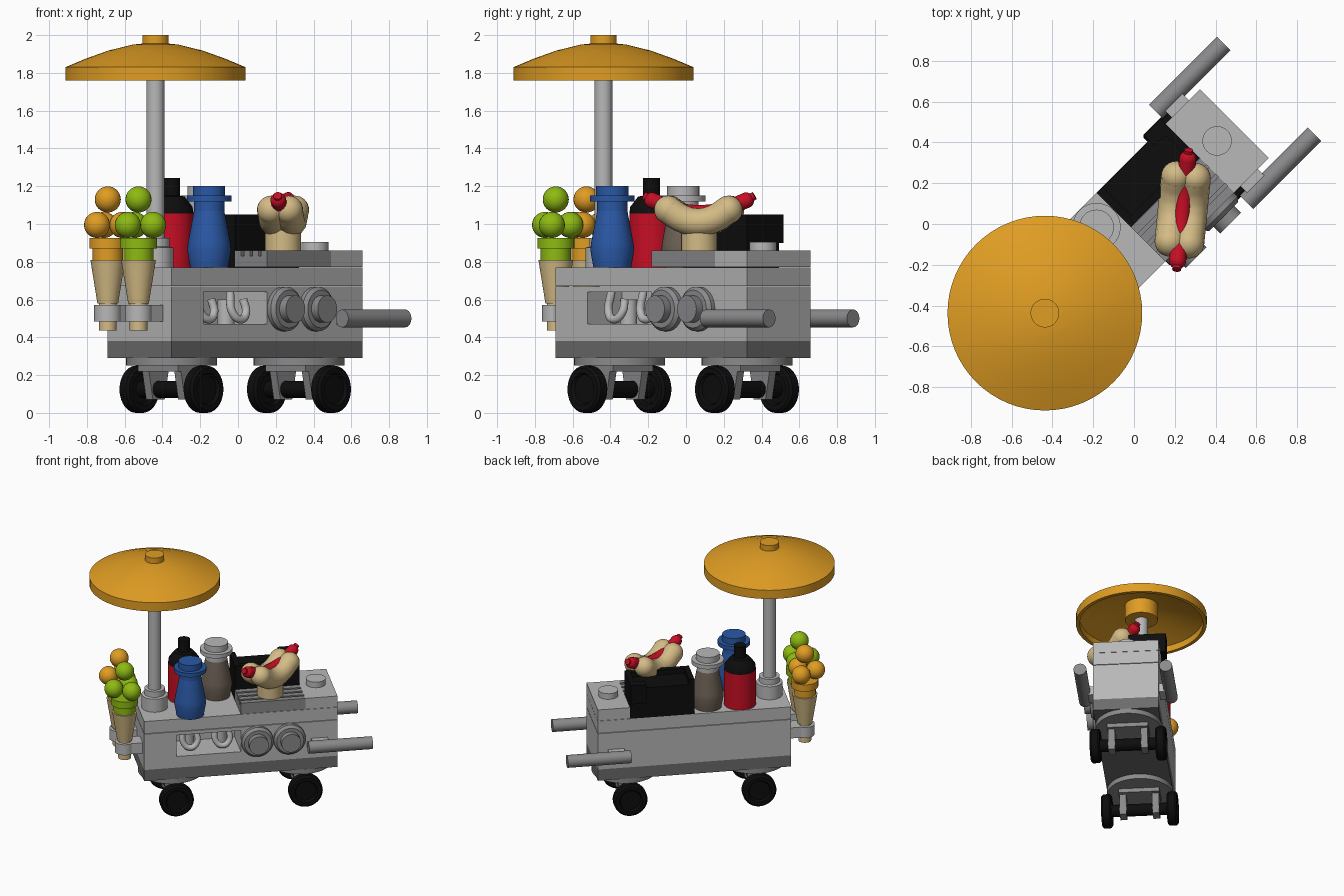
import bpy, bmesh, math
from mathutils import Matrix, Vector

cube = bpy.data.objects.get("Cube")
if cube:
    bpy.data.objects.remove(cube, do_unlink=True)


def material(name, rgb):
    lin = [((c / 255 + 0.055) / 1.055) ** 2.4 for c in rgb]
    m = bpy.data.materials.new(name)
    m.use_nodes = True
    m.diffuse_color = (*lin, 1)
    m.node_tree.nodes["Principled BSDF"].inputs["Base Color"].default_value = (*lin, 1)
    return m


ORANGE = material("orange", (224, 157, 35))
LIGHT = material("light_gray", (184, 184, 184))
SILVER = material("mid_gray", (138, 138, 140))
DARK = material("dark_gray", (108, 108, 108))
BLUE = material("blue", (42, 88, 165))
RED = material("red", (200, 14, 36))
LIME = material("lime", (142, 186, 18))
TAN = material("tan", (212, 187, 134))
BROWN = material("brown_gray", (108, 97, 85))
BLACK = material("black", (13, 13, 13))

# The cart is built along x, then turned an eighth of a circle
TURN = Matrix.Rotation(math.pi / 4, 4, 'Z')
STUD = 0.2387
U0 = -0.737           # umbrella end of the body
W = STUD              # half width of the body


def col(i):
    return U0 + i * STUD


def finish(name, bm, mat, smooth=True):
    bmesh.ops.recalc_face_normals(bm, faces=bm.faces)
    me = bpy.data.meshes.new(name)
    bm.to_mesh(me)
    bm.free()
    me.transform(TURN)
    me.materials.append(mat)
    if smooth:
        me.shade_smooth()
        me.set_sharp_from_angle(angle=math.radians(35))
    ob = bpy.data.objects.new(name, me)
    bpy.context.collection.objects.link(ob)
    return ob


def box(name, x, y, z, mat, taper=1.0):
    bm = bmesh.new()
    bmesh.ops.create_cube(bm, size=1)
    for v in bm.verts:
        k = taper if v.co.z < 0 else 1
        v.co = Vector((sum(x) / 2 + v.co.x * k * (x[1] - x[0]),
                       sum(y) / 2 + v.co.y * (y[1] - y[0]),
                       sum(z) / 2 + v.co.z * (z[1] - z[0])))
    return finish(name, bm, mat, False)


def lathe(name, profile, mat, at=(0, 0, 0), axis='Z', segs=40):
    """Turn a (radius, height) profile around an axis through a point."""
    rot = {'Z': Matrix(), 'X': Matrix.Rotation(math.pi / 2, 4, 'Y'),
           'Y': Matrix.Rotation(-math.pi / 2, 4, 'X')}[axis]
    bm = bmesh.new()
    vs = [bm.verts.new((r, 0, h)) for r, h in profile]
    edges = [bm.edges.new(p) for p in zip(vs, vs[1:])]
    bmesh.ops.spin(bm, geom=vs + edges, cent=(0, 0, 0), axis=(0, 0, 1),
                   angle=math.tau, steps=segs, use_duplicate=False)
    bmesh.ops.remove_doubles(bm, verts=bm.verts, dist=1e-4)
    bm.transform(Matrix.Translation(at) @ rot)
    return finish(name, bm, mat)


def rod(name, r, h0, h1, mat, at=(0, 0, 0), axis='Z'):
    return lathe(name, [(0, h0), (r, h0), (r, h1), (0, h1)], mat, at, axis)


def ball(name, r, at, mat, squash=(1, 1, 1)):
    bm = bmesh.new()
    bmesh.ops.create_uvsphere(bm, u_segments=24, v_segments=16, radius=r)
    bm.transform(Matrix.Translation(at) @ Matrix.Diagonal((*squash, 1)))
    return finish(name, bm, mat)


def tube(name, points, r, mat):
    """Round tube along a smooth path."""
    cu = bpy.data.curves.new(name, 'CURVE')
    cu.dimensions, cu.bevel_depth, cu.bevel_resolution = '3D', r, 5
    cu.use_fill_caps = True
    sp = cu.splines.new('BEZIER')
    sp.bezier_points.add(len(points) - 1)
    for bp, p in zip(sp.bezier_points, points):
        bp.co = p
        bp.handle_left_type = bp.handle_right_type = 'AUTO'
    tmp = bpy.data.objects.new(name + "_path", cu)
    bpy.context.collection.objects.link(tmp)
    me = bpy.data.meshes.new_from_object(tmp.evaluated_get(bpy.context.evaluated_depsgraph_get()))
    bm = bmesh.new()
    bm.from_mesh(me)
    bpy.data.objects.remove(tmp, do_unlink=True)
    return finish(name, bm, mat)


# Body
box("base_plate", (U0, col(6)), (-W, W), (0.29, 0.38), DARK)
box("umbrella_end_block", (U0, col(1)), (-W, W), (0.38, 0.668), LIGHT)
box("back_wall", (col(1), col(3)), (0.02, W), (0.38, 0.668), LIGHT)
box("counter_sill", (col(1), col(3)), (-W, 0.02), (0.38, 0.47), LIGHT)
box("counter_lintel", (col(1), col(3)), (-W, 0.02), (0.64, 0.668), LIGHT)
box("main_block", (col(3), col(6)), (-W, W), (0.38, 0.668), LIGHT)
box("top_plate", (U0, col(6)), (-W, W), (0.672, 0.77), LIGHT)

# Taps in the counter opening
for i in (1.5, 2.5):
    c = col(i)
    tube("tap", [(c - 0.05, -0.13, 0.64), (c - 0.05, -0.15, 0.53), (c, -0.16, 0.495),
                 (c + 0.05, -0.15, 0.53), (c + 0.05, -0.13, 0.6)], 0.022, LIGHT)
    rod("tap_post", 0.045, 0.47, 0.6, LIGHT, (c, -0.05, 0))

# Round burner knobs on the front side
for i in (3.5, 4.5):
    lathe("knob", [(0, 0.2), (0.118, 0.2), (0.118, 0.265), (0.1, 0.285), (0.072, 0.285),
                   (0.072, 0.332), (0, 0.332)], SILVER, (col(i), 0, 0.55), 'Y').data.transform(
        TURN @ Matrix.Scale(-1, 4, (0, 1, 0)) @ TURN.inverted())
for ob in [o for o in bpy.data.objects if o.name.startswith("knob")]:
    ob.data.flip_normals()

# Push handles
for s in (-1, 1):
    rod("push_handle", 0.047, 0.465, 0.937, SILVER, (0, s * 0.314, 0.5), 'X')
    box("handle_bracket", (0.5, 0.62), sorted((s * 0.23, s * 0.3)), (0.465, 0.535), LIGHT)

# Worktop: end tile with stud, ribbed grill, black box
box("end_tile", (col(5), col(6)), (-W, W), (0.772, 0.86), LIGHT)
rod("end_stud", 0.072, 0.86, 0.905, LIGHT, (col(5.5), 0, 0))
box("grill", (col(3), col(5)), (-W, 0), (0.772, 0.83), SILVER)
for k in range(4):
    y = -W + k * 0.0645
    box("grill_rib", (col(3), col(5)), (y, y + 0.045), (0.83, 0.86), SILVER)
box("black_box", (col(3), col(5)), (0, W), (0.77, 1.01), BLACK)
box("black_box_wall", (col(3), col(5)), (0, 0.04), (1.01, 1.05), BLACK)
for i, w in ((3, 0.04), (5, -0.04)):
    box("black_box_side", sorted((col(i), col(i) + w)), (0, W), (1.01, 1.05), BLACK)
box("black_box_lip", (col(5) - 0.115, col(5)), (0.2, 0.272), (0.9, 1.05), BLACK)

# Hot dog on its stand
hot = Vector((col(4), -W / 2, 0))
rod("bun_stand", 0.095, 0.86, 0.97, TAN, hot)
lengthwise = TURN.inverted().to_3x3() @ Vector((0.1, 1, 0)).normalized()
across = Vector((-lengthwise.y, lengthwise.x, 0))


def arc(half, low, high, side=0):
    return [hot + lengthwise * half * t + across * side
            + Vector((0, 0, low + (high - low) * t * t)) for t in (-1, -0.5, 0, 0.5, 1)]


for s in (-1, 1):
    path = arc(0.16, 1.01, 1.075, s * 0.047)
    tube("bun_half", path, 0.075, TAN)
    for p in (path[0], path[-1]):
        ball("bun_end", 0.075, p, TAN)
path = arc(0.25, 1.06, 1.125)
tube("sausage", path, 0.042, RED)
for p, s in ((path[0], -1), (path[-1], 1)):
    ball("sausage_end", 0.042, p, RED)
    tube("sausage_tip", [p, p + lengthwise * s * 0.045 + Vector((0, 0, 0.025))], 0.022, RED)

# Bottles
BODY = [(0, 0.77), (0.1, 0.77), (0.116, 0.86), (0.112, 0.9), (0.08, 1.07)]
LID = [(0.08, 1.07), (0.08, 1.12), (0.118, 1.12), (0.118, 1.152), (0.085, 1.152),
       (0.085, 1.2), (0, 1.2)]
for name, u, v, m, lid in (("blue_shaker", -0.384, -0.168, BLUE, BLUE),
                           ("brown_shaker", col(2.5), W / 2, BROWN, LIGHT)):
    lathe(name, BODY, m, (u, v, 0))
    lathe(name + "_lid", LID, lid, (u, v, 0))
sauce = (col(1.5), W / 2, 0)
rod("red_bottle", 0.116, 0.77, 1.055, RED, sauce)
lathe("red_bottle_cap", [(0, 1.055), (0.116, 1.055), (0.112, 1.09), (0.07, 1.145),
                         (0.045, 1.15), (0.045, 1.243), (0, 1.243)], BLACK, sauce)

# Umbrella
pole = (col(0.5), 0, 0)
lathe("pole_base", [(0, 0.77), (0.095, 0.77), (0.095, 0.875), (0.075, 0.88),
                    (0.075, 0.925), (0, 0.925)], LIGHT, pole)
rod("pole", 0.048, 0.9, 1.85, LIGHT, pole)
lathe("umbrella", [(0, 1.962), (0.12, 1.95), (0.25, 1.918), (0.37, 1.875), (0.477, 1.83),
                   (0.477, 1.76), (0.45, 1.76), (0.45, 1.81), (0.25, 1.885),
                   (0.12, 1.91), (0.12, 1.79), (0, 1.79)], ORANGE, pole, segs=64)
rod("umbrella_cap", 0.07, 1.94, 2.0, ORANGE, pole)

# Ice cream cones with their holders
for s, m in ((-1, LIME), (1, ORANGE)):
    u, v = -0.86, s * 0.115
    lathe("cone", [(0, 0.435), (0.047, 0.435), (0.047, 0.58), (0.055, 0.58),
                   (0.092, 0.81), (0, 0.81)], TAN, (u, v, 0))
    lathe("ice_cream_ring", [(0, 0.81), (0.08, 0.81), (0.08, 0.87), (0.098, 0.87),
                             (0.098, 0.925), (0, 0.925)], m, (u, v, 0))
    for k in range(3):
        a = math.pi + k * math.tau / 3
        ball("scoop", 0.069, (u + 0.08 * math.cos(a), v + 0.08 * math.sin(a), 0.995), m)
    ball("top_scoop", 0.069, (u, v, 1.13), m)
    rod("cone_clip", 0.072, 0.485, 0.57, LIGHT, (u, v, 0))
    box("clip_arm", (u, U0), (v - 0.06, v + 0.06), (0.485, 0.57), LIGHT)

# Wheel sets
for i in (1, 5):
    u = col(i)
    rod("turntable", 0.24, 0.252, 0.29, SILVER, (u, 0, 0))
    box("axle_mount", (u - 0.1, u + 0.1), (-0.15, 0.15), (0.22, 0.255), SILVER)
    rod("axle", 0.045, -0.24, 0.24, BLACK, (u, 0, 0.125), 'Y')
    for s in (-1, 1):
        box("axle_strut", (u - 0.08, u + 0.08), (s * 0.12 - 0.025, s * 0.12 + 0.025),
            (0.07, 0.255), SILVER, 0.55)
        lathe("wheel", [(0, -0.02), (0.075, -0.02), (0.085, -0.037), (0.112, -0.037),
                        (0.125, -0.024), (0.125, 0.024), (0.112, 0.037), (0.085, 0.037),
                        (0.075, 0.02), (0, 0.02)], BLACK, (u, s * 0.24, 0.125), 'Y')
